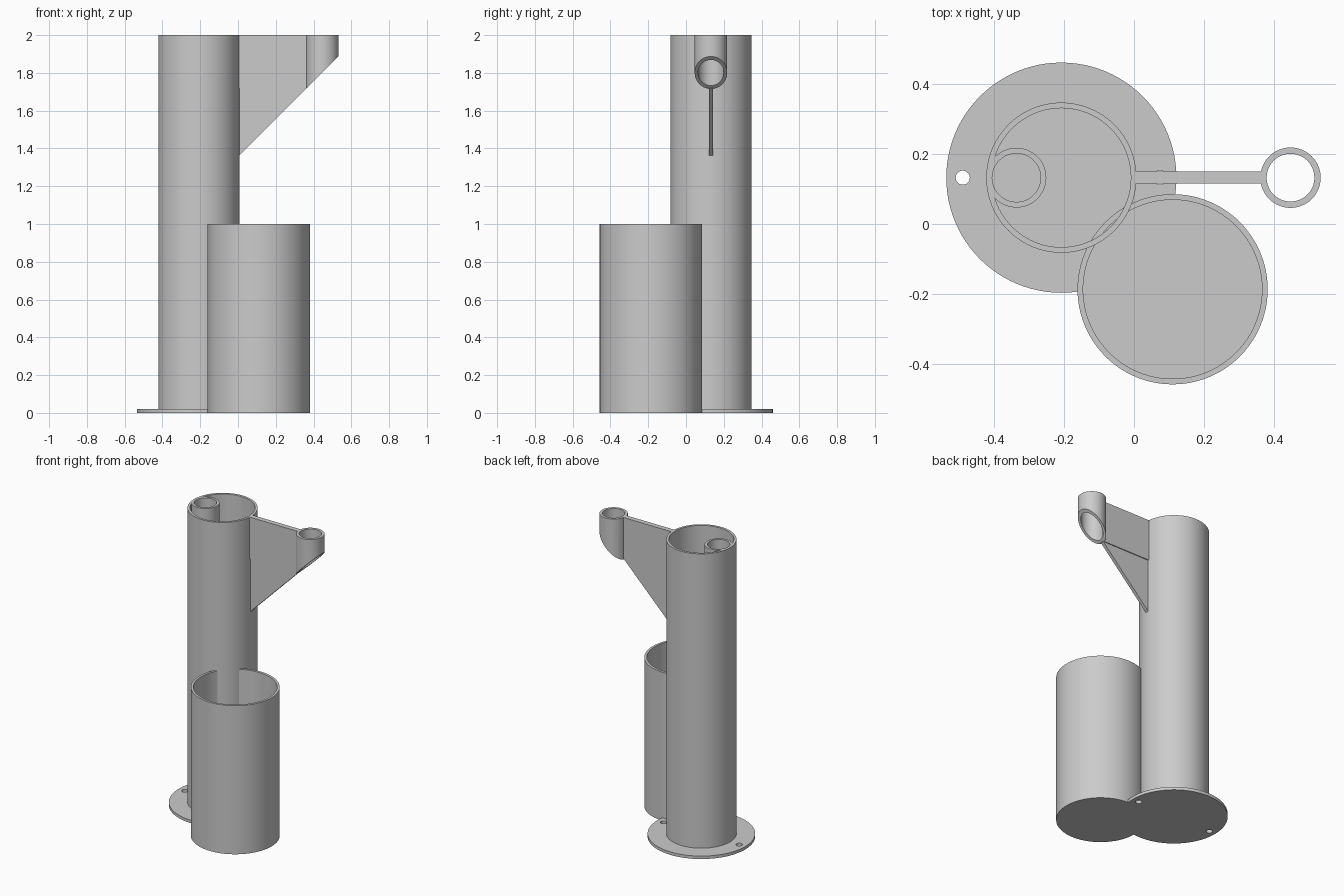
import bpy
import bmesh
import math

if "Cube" in bpy.data.objects:
    bpy.data.objects.remove(bpy.data.objects["Cube"])

GREY = (0.6, 0.6, 0.6, 1.0)
mat = bpy.data.materials.new("plain grey")
mat.use_nodes = True
mat.diffuse_color = GREY
mat.node_tree.nodes["Principled BSDF"].inputs["Base Color"].default_value = GREY

SEGMENTS = 96
AXIS_Y = 0.132          # shared centre line of post, arm and holder ring
POST_X = -0.207
PLATE = 0.02            # thickness of base and floors


def finish(name, bm, smooth=True):
    """Turn a bmesh into a named, coloured object."""
    bmesh.ops.recalc_face_normals(bm, faces=bm.faces)
    mesh = bpy.data.meshes.new(name)
    bm.to_mesh(mesh)
    bm.free()
    mesh.materials.append(mat)
    obj = bpy.data.objects.new(name, mesh)
    bpy.context.collection.objects.link(obj)
    if smooth:
        smooth_by_angle(obj)
    return obj


def smooth_by_angle(obj):
    bpy.ops.object.select_all(action="DESELECT")
    obj.select_set(True)
    bpy.context.view_layer.objects.active = obj
    bpy.ops.object.shade_smooth_by_angle(angle=math.radians(30))


def circle(bm, x, y, radius, height):
    """Loop of vertices; height is a function of x."""
    loop = []
    for i in range(SEGMENTS):
        a = math.tau * i / SEGMENTS
        px = x + radius * math.cos(a)
        loop.append(bm.verts.new((px, y + radius * math.sin(a), height(px))))
    return loop


def bridge(bm, a, b):
    for i in range(SEGMENTS):
        j = (i + 1) % SEGMENTS
        bm.faces.new((a[i], a[j], b[j], b[i]))


def tube(name, x, y, outer, inner, bottom, top, floor=None):
    """Round tube, open at both ends or closed by a floor."""
    bm = bmesh.new()
    low = bottom if callable(bottom) else lambda px: bottom
    high = lambda px: top
    inner_low = low if floor is None else lambda px: floor
    loops = [circle(bm, x, y, outer, low), circle(bm, x, y, outer, high),
             circle(bm, x, y, inner, high), circle(bm, x, y, inner, inner_low)]
    for a, b in zip(loops, loops[1:]):
        bridge(bm, a, b)
    if floor is None:
        bridge(bm, loops[3], loops[0])
    else:
        bm.faces.new(loops[0])
        bm.faces.new(loops[3])
    return finish(name, bm)


def disc(name, x, y, radius, bottom, top, smooth=True):
    bm = bmesh.new()
    a = circle(bm, x, y, radius, lambda px: bottom)
    b = circle(bm, x, y, radius, lambda px: top)
    bridge(bm, a, b)
    bm.faces.new(a)
    bm.faces.new(b)
    return finish(name, bm, smooth)


def plate(name, outline, thickness):
    """Upright plate from an x-z outline, centred on the arm line."""
    bm = bmesh.new()
    sides = [[bm.verts.new((x, AXIS_Y + s * thickness / 2, z)) for x, z in outline]
             for s in (-1, 1)]
    for side in sides:
        bm.faces.new(side)
    for i in range(len(outline)):
        j = (i + 1) % len(outline)
        bm.faces.new((sides[0][i], sides[0][j], sides[1][j], sides[1][i]))
    return finish(name, bm, smooth=False)


def slope(x):
    """Underside line of the whole arm, at 45 degrees."""
    return x + 1.355


# Base disc with two screw holes
base = disc("base_disc", POST_X, AXIS_Y, 0.328, 0, PLATE, smooth=False)
for side in (-1, 1):
    cutter = disc("hole_cutter", POST_X + side * 0.281, AXIS_Y, 0.02, -0.1, 0.1, smooth=False)
    cutter.hide_render = True
    mod = base.modifiers.new("screw_hole", "BOOLEAN")
    mod.operation = "DIFFERENCE"
    mod.solver = "EXACT"
    mod.object = cutter
    bpy.context.view_layer.objects.active = base
    bpy.ops.object.modifier_apply(modifier=mod.name)
    bpy.data.objects.remove(cutter)
smooth_by_angle(base)

# Tall post, the narrow tube along its inner wall, and the short cup
tube("tall_tube", POST_X, AXIS_Y, 0.214, 0.198, PLATE / 2, 2)
tube("inner_tube", -0.335, AXIS_Y, 0.085, 0.069, PLATE / 2, 2)
tube("short_cup", 0.11, -0.186, 0.271, 0.255, 0, 1, floor=PLATE)

# Side arm: plate, thinner gusset below it, and the slanted holder ring
plate("arm_plate", [(0, 1.72), (0.367, 1.72), (0.367, 2), (0, 2)], 0.034)
plate("arm_gusset", [(0, slope(0)), (0.367, slope(0.367)), (0, slope(0.367))], 0.022)
tube("holder_ring", 0.446, AXIS_Y, 0.086, 0.068, slope, 2)
